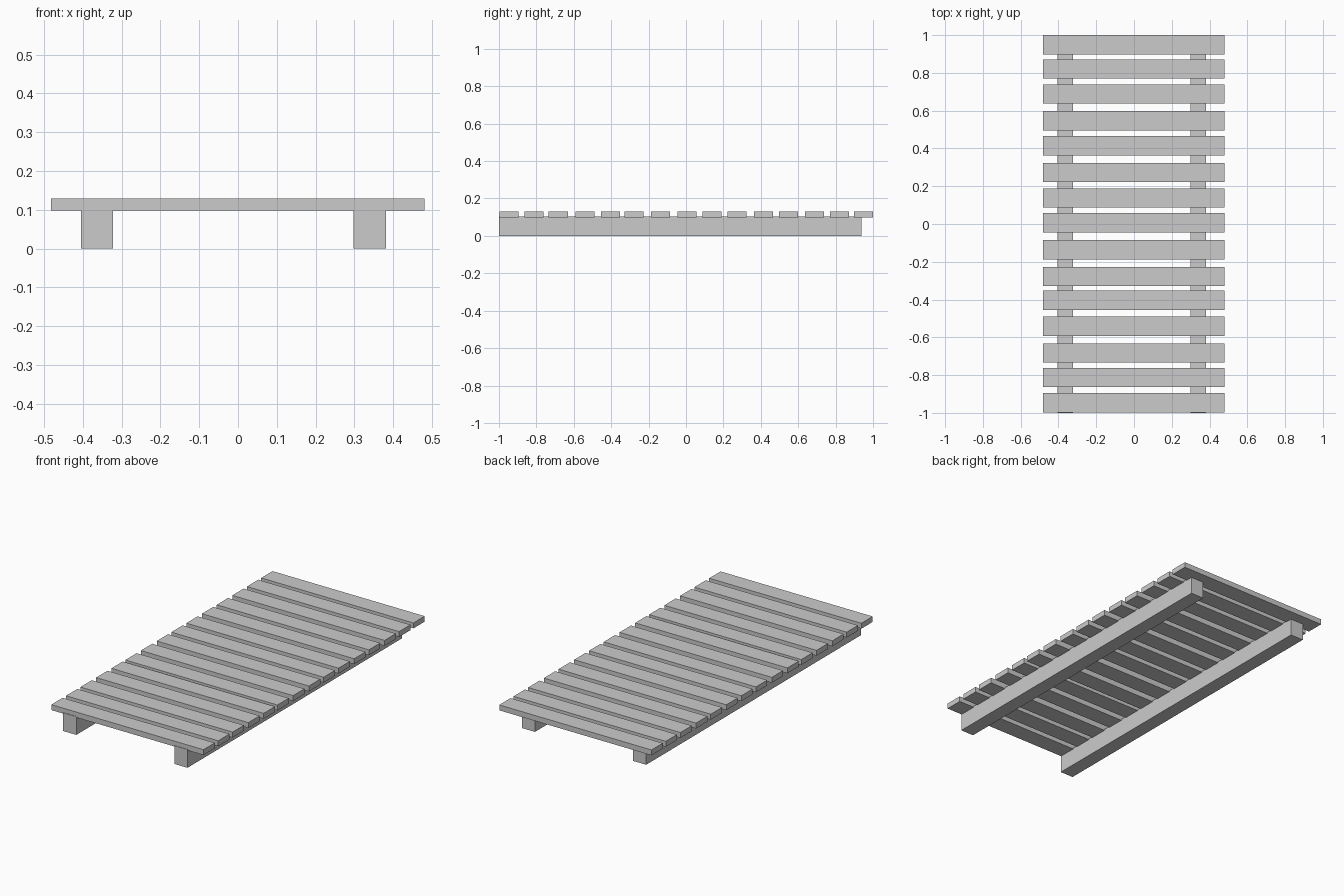
import bpy, bmesh
from mathutils import Matrix, Vector

if "Cube" in bpy.data.objects:
    bpy.data.objects.remove(bpy.data.objects["Cube"])


def box(name, x, y, z):
    """Box from (min, max) ranges on each axis."""
    size = [b - a for a, b in (x, y, z)]
    centre = Vector([(a + b) / 2 for a, b in (x, y, z)])
    bm = bmesh.new()
    bmesh.ops.create_cube(bm, size=1, matrix=Matrix.Diagonal((*size, 1)))
    mesh = bpy.data.meshes.new(name)
    bm.to_mesh(mesh)
    bm.free()
    obj = bpy.data.objects.new(name, mesh)
    obj.location = centre
    bpy.context.collection.objects.link(obj)
    return obj


# Two long support beams, flush at the front and short of the back edge
box("left_beam", (-0.405, -0.322), (-1.0, 0.938), (0.0, 0.104))
box("right_beam", (0.298, 0.381), (-1.0, 0.938), (0.0, 0.104))

# Unevenly spaced cross planks, front to back
plank_centres = [-0.946, -0.813, -0.683, -0.541, -0.403, -0.278, -0.137, 0.006,
                 0.138, 0.273, 0.414, 0.547, 0.688, 0.820, 0.949]
for i, y in enumerate(plank_centres, 1):
    box(f"plank_{i:02d}", (-0.482, 0.480), (y - 0.051, y + 0.051), (0.098, 0.129))
